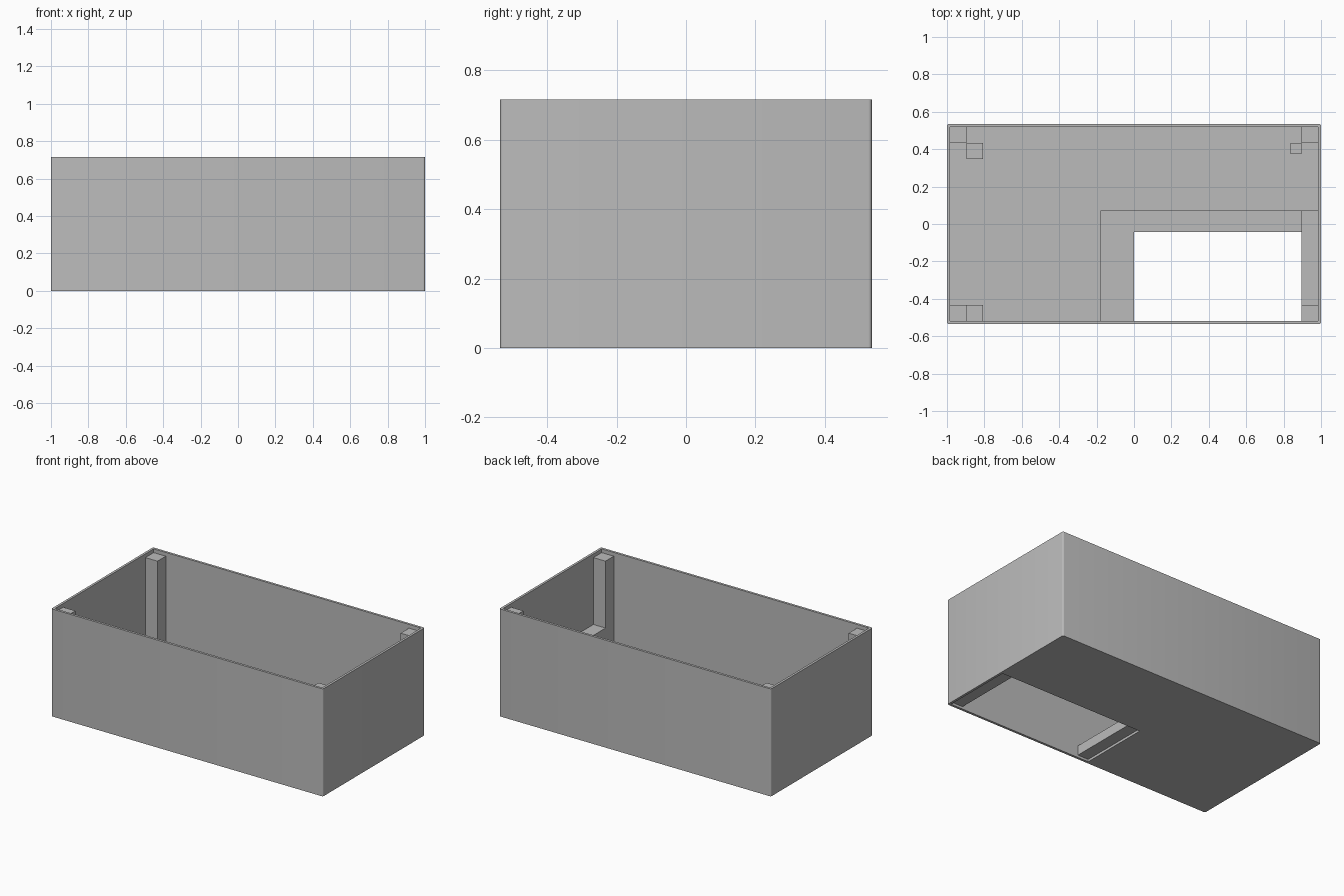
import bpy
import bmesh
from mathutils import Vector

old = bpy.data.objects.get("Cube")
if old:
    bpy.data.objects.remove(old, do_unlink=True)

# Single plain grey material
GREY = (0.5, 0.5, 0.5, 1.0)
grey = bpy.data.materials.new("plain grey")
grey.use_nodes = True
grey.diffuse_color = GREY
grey.node_tree.nodes["Principled BSDF"].inputs["Base Color"].default_value = GREY

HX, HY, HEIGHT = 1.0, 0.535, 0.715     # outer half sizes and height
WALL = 0.016
IX, IY = HX - WALL, HY - WALL          # inner half sizes
POST_X, POST_Y = 0.895, 0.432          # inner corner of each post
POST_TOP = 0.69
LOW = 0.08                             # height of the low supports


def box(name, low, high, round_corners=0.0):
    """Axis-aligned box between two corners, vertical edges optionally rounded."""
    low, high = Vector(low), Vector(high)
    bm = bmesh.new()
    bmesh.ops.create_cube(bm, size=1)
    for v in bm.verts:
        v.co = (low + high) / 2 + v.co * (high - low)
    if round_corners:
        upright = [e for e in bm.edges
                   if abs(e.verts[0].co.z - e.verts[1].co.z) > 0.01]
        bmesh.ops.bevel(bm, geom=upright, offset=round_corners, segments=4,
                        profile=0.5, affect='EDGES')
    mesh = bpy.data.meshes.new(name)
    bm.to_mesh(mesh)
    bm.free()
    mesh.materials.append(grey)
    obj = bpy.data.objects.new(name, mesh)
    bpy.context.collection.objects.link(obj)
    return obj


def cut(target, cutter):
    """Subtract the cutter and remove it."""
    mod = target.modifiers.new("cut", 'BOOLEAN')
    mod.operation = 'DIFFERENCE'
    mod.solver = 'EXACT'
    mod.object = cutter
    bpy.context.view_layer.objects.active = target
    bpy.ops.object.modifier_apply(modifier=mod.name)
    bpy.data.objects.remove(cutter, do_unlink=True)


# Open case with thin walls and a rectangular opening in the floor
case = box("case_shell", (-HX, -HY, 0), (HX, HY, HEIGHT), round_corners=0.01)
cut(case, box("cavity", (-IX, -IY, WALL), (IX, IY, HEIGHT + 0.2)))
cut(case, box("floor_opening", (-0.08, -IY, -0.1), (IX, -0.043, 0.1)))

# Four corner posts just below the rim
for sx, side in ((1, "left"), (-1, "right")):
    for sy, end in ((1, "back"), (-1, "front")):
        xs = sorted((sx * POST_X, sx * IX))
        ys = sorted((sy * POST_Y, sy * IY))
        box(f"{end}_{side}_post", (xs[0], ys[0], WALL), (xs[1], ys[1], POST_TOP))

# Low L-shaped frame around the opening, and the taller bar beside the wall
frame = box("opening_frame", (-0.18, -IY, WALL), (POST_X, 0.072, LOW))
cut(frame, box("frame_opening", (0, -IY - 0.1, -0.1), (POST_X + 0.1, -0.043, 0.2)))
box("side_bar", (POST_X, -POST_Y, WALL), (IX, 0.072, 0.245))

# Small supports on the floor beside the posts
box("back_right_support", (-POST_X, 0.348, WALL), (-0.807, POST_Y, LOW))
box("front_right_support", (-POST_X, -IY, WALL), (-0.807, -POST_Y, LOW))
box("back_left_support", (0.837, 0.375, WALL), (POST_X, POST_Y, LOW))

# Smooth only the rounded wall corners
bpy.ops.object.select_all(action='DESELECT')
case.select_set(True)
bpy.context.view_layer.objects.active = case
bpy.ops.object.shade_smooth_by_angle()
